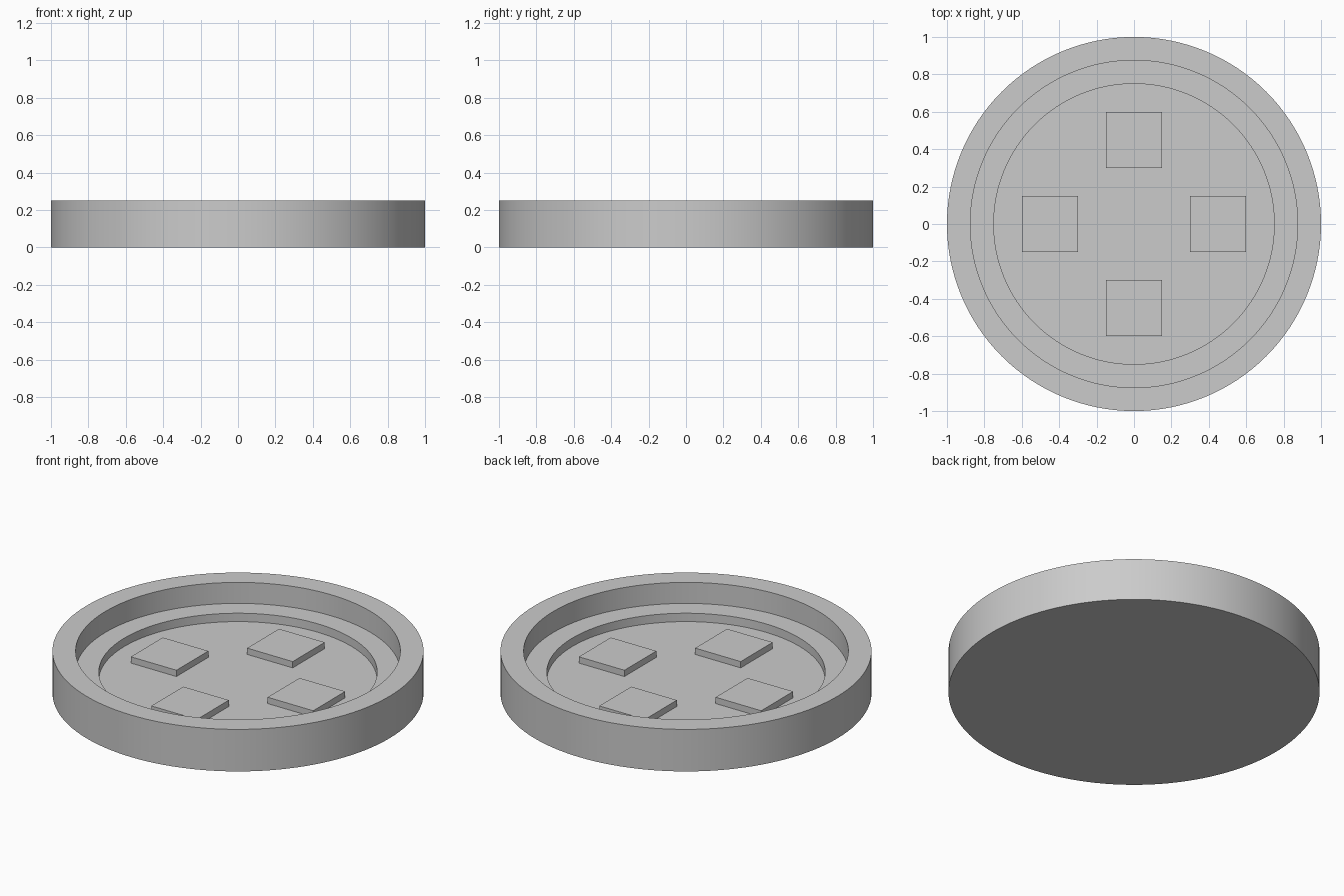
import bpy
import bmesh
import math
from mathutils import Matrix, Vector

cube = bpy.data.objects.get("Cube")
if cube:
    bpy.data.objects.remove(cube, do_unlink=True)

SEGMENTS = 128
FLOOR_Z = 0.075

# Single plain grey
grey = bpy.data.materials.new("plain_grey")
grey.use_nodes = True
colour = (0.6, 0.6, 0.6, 1)
grey.diffuse_color = colour
grey.node_tree.nodes["Principled BSDF"].inputs["Base Color"].default_value = colour


def make_object(name, bm):
    bmesh.ops.recalc_face_normals(bm, faces=bm.faces)
    mesh = bpy.data.meshes.new(name)
    bm.to_mesh(mesh)
    bm.free()
    mesh.materials.append(grey)
    obj = bpy.data.objects.new(name, mesh)
    bpy.context.collection.objects.link(obj)
    return obj


# Stepped round tray: rings joined from the underside, over the rim, to the floor
profile = [(1, 0), (1, 0.25), (0.875, 0.25), (0.875, 0.125), (0.75, 0.125), (0.75, FLOOR_Z)]
bm = bmesh.new()
rings = []
for radius, z in profile:
    angles = [math.tau * i / SEGMENTS for i in range(SEGMENTS)]
    rings.append([bm.verts.new((radius * math.cos(a), radius * math.sin(a), z)) for a in angles])
for low, high in zip(rings, rings[1:]):
    for i in range(SEGMENTS):
        j = (i + 1) % SEGMENTS
        bm.faces.new((low[i], low[j], high[j], high[i]))
bm.faces.new(rings[0])
bm.faces.new(rings[-1])
tray = make_object("round_tray", bm)
bpy.ops.object.select_all(action="DESELECT")
tray.select_set(True)
bpy.context.view_layer.objects.active = tray
bpy.ops.object.shade_smooth_by_angle(angle=math.radians(30))

# Four low square pads resting on the floor
pad_size = Vector((0.3, 0.3, 0.0375))
for side, x, y in (("left", 1, 0), ("right", -1, 0), ("front", 0, -1), ("back", 0, 1)):
    bm = bmesh.new()
    centre = Vector((0.45 * x, 0.45 * y, FLOOR_Z + pad_size.z / 2))
    bmesh.ops.create_cube(bm, size=1, matrix=Matrix.LocRotScale(centre, None, pad_size))
    make_object(side + "_pad", bm)
